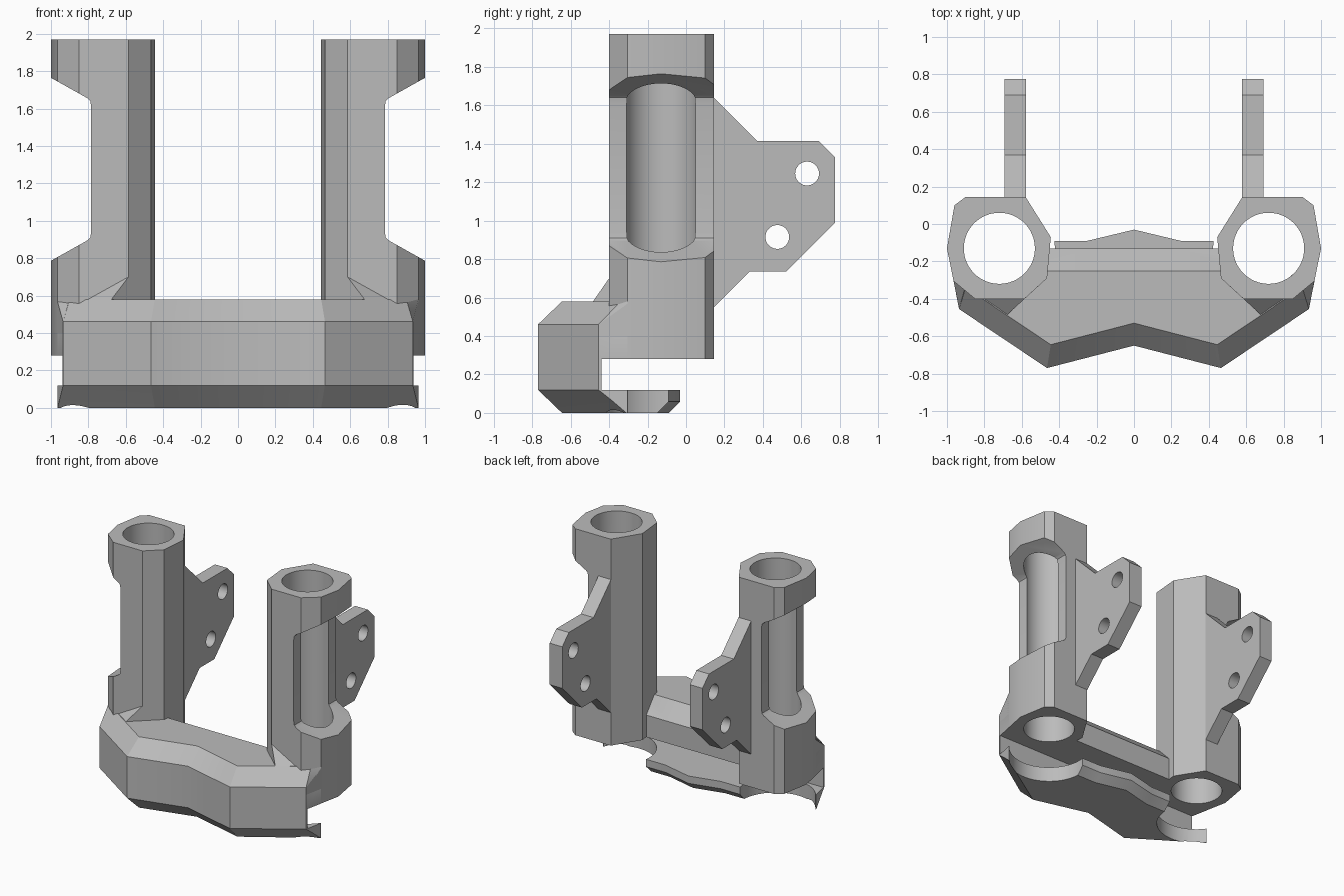
import bpy
import bmesh
import math
from mathutils import Vector

cube = bpy.data.objects.get("Cube")
if cube:
    bpy.data.objects.remove(cube)

grey = bpy.data.materials.new("plain grey")
grey.use_nodes = True
colour = (0.5, 0.5, 0.5, 1)
grey.diffuse_color = colour
grey.node_tree.nodes["Principled BSDF"].inputs["Base Color"].default_value = colour


def finish(name, bm):
    bmesh.ops.remove_doubles(bm, verts=bm.verts, dist=1e-5)
    bmesh.ops.recalc_face_normals(bm, faces=bm.faces)
    mesh = bpy.data.meshes.new(name)
    bm.to_mesh(mesh)
    bm.free()
    mesh.materials.append(grey)
    obj = bpy.data.objects.new(name, mesh)
    bpy.context.collection.objects.link(obj)
    return obj


def loft(rings):
    """Skin a stack of equal-length rings and cap both ends."""
    bm = bmesh.new()
    rows = [[bm.verts.new(p) for p in ring] for ring in rings]
    for low, high in zip(rows, rows[1:]):
        for i in range(len(low)):
            j = (i + 1) % len(low)
            bm.faces.new((low[i], low[j], high[j], high[i]))
    bm.faces.new(rows[0][::-1])
    bm.faces.new(rows[-1])
    return bm


def prism(points, start, end, axis):
    """Extrude a 2D profile along x, y or z."""
    place = {"x": lambda a, b, t: (t, a, b),
             "y": lambda a, b, t: (a, t, b),
             "z": lambda a, b, t: (a, b, t)}[axis]
    return loft([[place(a, b, t) for a, b in points] for t in (start, end)])


def circle(x, y, radius, count=64):
    steps = [math.tau * i / count for i in range(count)]
    return [(x + radius * math.cos(a), y + radius * math.sin(a)) for a in steps]


def cut(obj, cutters):
    for cutter in cutters:
        cutter.hide_render = True
        mod = obj.modifiers.new("cut", "BOOLEAN")
        mod.operation = "DIFFERENCE"
        mod.solver = "EXACT"
        mod.object = cutter


def bake(obj, mirror=True):
    """Apply the modifiers, mirroring the part to the other side."""
    if mirror:
        obj.modifiers.new("mirror", "MIRROR").use_mirror_merge = False
    graph = bpy.context.evaluated_depsgraph_get()
    mesh = bpy.data.meshes.new_from_object(obj.evaluated_get(graph))
    obj.modifiers.clear()
    obj.data = mesh
    mesh.shade_smooth()
    mesh.set_sharp_from_angle(angle=math.radians(30))


# Cutters: tube bores, clearance under the tubes, outer windows
BORE_X, BORE_Y = 0.72, -0.13
bores = [finish("bore_cutter", prism(circle(s * BORE_X, BORE_Y, 0.19), 0.2, 2.1, "z"))
         for s in (1, -1)]
clearances = [finish("clearance_cutter", prism(circle(s * BORE_X, BORE_Y, 0.297), -0.1, 0.2, "z"))
              for s in (1, -1)]
window_profile = [(1.1, 1.82), (0.805, 1.655), (0.79, 1.64), (0.785, 1.61),
                  (0.785, 0.94), (0.79, 0.91), (0.805, 0.895), (1.1, 0.73)]
window = finish("window_cutter", prism(window_profile, -0.6, 0.4, "y"))

# Tube columns
column_outline = [(0.58, 0.145), (0.445, -0.07), (0.465, -0.29), (0.585, -0.40),
                  (0.85, -0.40), (0.965, -0.305), (1.0, -0.13), (0.96, 0.10), (0.90, 0.145)]
columns = finish("columns", prism(column_outline, 0.28, 1.97, "z"))
cut(columns, [bores[0], window])
bake(columns)

# Sloped gussets joining the columns to the bridge
gusset_bm = prism([(0.465, -0.29), (0.767, -0.567), (0.935, -0.455), (0.965, -0.305)],
                  0.4, 0.75, "z")
result = bmesh.ops.bisect_plane(
    gusset_bm, geom=gusset_bm.verts[:] + gusset_bm.edges[:] + gusset_bm.faces[:],
    plane_co=Vector((0.465, -0.77, 0.46)), plane_no=Vector((0.557, -0.83, 1)), clear_outer=True)
bmesh.ops.holes_fill(gusset_bm, edges=[e for e in gusset_bm.edges if e.is_boundary])
gussets = finish("gussets", gusset_bm)
cut(gussets, [bores[0]])
bake(gussets)

# Front bridge: each level pairs a front outline with a back outline
full = [(0, -0.65), (0.465, -0.77), (0.935, -0.455)]
half_in = [(0, -0.59), (0.455, -0.7075), (0.95, -0.38)]
low_in = [(0, -0.53), (0.445, -0.645), (0.964, -0.31)]
top_in = [(0, -0.53), (0.445, -0.645), (0.9, -0.34)]
side = (0.965, -0.305)


def back(edge, peak):
    return [side, (0.55, edge), (0.25, edge), (0, peak)]


wall = [(0.938, -0.44), (0.55, -0.44), (0.25, -0.44), (0, -0.44)]
levels = [(0, low_in, back(-0.15, -0.09)), (0.06, half_in, back(-0.09, -0.03)),
          (0.12, full, back(-0.09, -0.03)), (0.12, full, wall),
          (0.28, full, wall), (0.28, full, back(-0.13, -0.13)),
          (0.46, full, back(-0.13, -0.13)), (0.58, top_in, back(-0.25, -0.25))]
rings = []
for z, front, rear in levels:
    half = front + rear
    rings.append([(x, y, z) for x, y in half] + [(-x, y, z) for x, y in half[-2:0:-1]])
bridge = finish("bridge", loft(rings))
cut(bridge, bores + clearances)
bake(bridge, mirror=False)

# Rear mounting brackets with two bolt holes each
bracket_profile = [(0.09, 1.64), (0.145, 1.64), (0.37, 1.415), (0.69, 1.415), (0.775, 1.33),
                   (0.775, 0.99), (0.52, 0.735), (0.33, 0.735), (0.145, 0.55), (0.09, 0.55)]
brackets = finish("brackets", prism(bracket_profile, 0.578, 0.692, "x"))
holes = [finish("hole_cutter", prism(circle(y, z, 0.062, 32), 0.4, 0.9, "x"))
         for y, z in ((0.63, 1.245), (0.475, 0.915))]
cut(brackets, holes)
bake(brackets)

for helper in bores + clearances + holes + [window]:
    bpy.data.objects.remove(helper)
